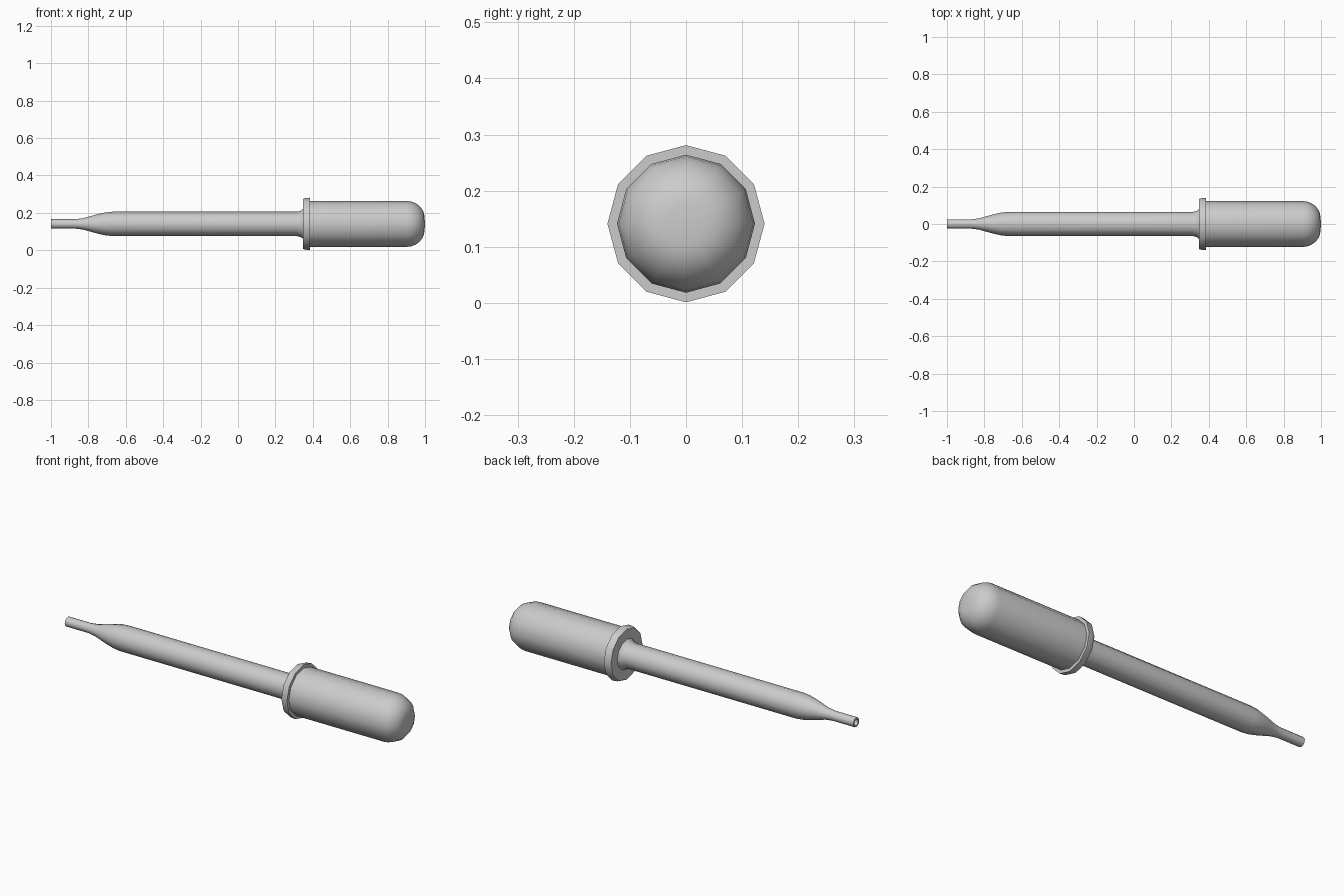
import bpy, bmesh, math

if "Cube" in bpy.data.objects:
    bpy.data.objects.remove(bpy.data.objects["Cube"])

SIDES = 12
AXIS_Z = 0.141


def lathe(name, profile, sharp_angle=35):
    """Revolve (x, radius) points around the long axis; radius 0 makes a pole."""
    bm = bmesh.new()
    rings = []
    for x, r in profile:
        count = SIDES if r > 0 else 1
        rings.append([bm.verts.new((x,
                                    r * math.cos(2 * math.pi * i / SIDES),
                                    r * math.sin(2 * math.pi * i / SIDES)))
                      for i in range(count)])
    for a, b in zip(rings, rings[1:]):
        for i in range(SIDES):
            j = (i + 1) % SIDES
            quad = [a[i % len(a)], a[j % len(a)], b[j % len(b)], b[i % len(b)]]
            bm.faces.new(list(dict.fromkeys(quad)))
    bmesh.ops.recalc_face_normals(bm, faces=bm.faces)
    mesh = bpy.data.meshes.new(name)
    bm.to_mesh(mesh)
    bm.free()
    obj = bpy.data.objects.new(name, mesh)
    bpy.context.collection.objects.link(obj)
    obj.location.z = AXIS_Z
    bpy.ops.object.select_all(action='DESELECT')
    obj.select_set(True)
    bpy.context.view_layer.objects.active = obj
    bpy.ops.object.shade_smooth_by_angle(angle=math.radians(sharp_angle))
    return obj


# Glass tube: bore at the tip, narrow nozzle, smooth shoulder, straight shaft
tube = [(-0.80, 0), (-0.80, 0.016), (-1.0, 0.016), (-1.0, 0.025), (-0.87, 0.025)]
tube += [(-0.83, 0.030), (-0.79, 0.041), (-0.75, 0.052), (-0.71, 0.061),
         (-0.67, 0.065), (0.33, 0.065), (0.36, 0.065), (0.36, 0)]
lathe("glass_tube", tube)

# Rubber bulb: flared neck, flange, straight body and rounded end
bulb = [(0.315, 0.065), (0.335, 0.070), (0.348, 0.080),
        (0.348, 0.133), (0.354, 0.137), (0.385, 0.140), (0.385, 0.123)]
for k in range(6):
    t = math.radians(k * 15)
    bulb.append((0.90 + 0.098 * math.sin(t), 0.033 + 0.090 * math.cos(t)))
bulb += [(0.997, 0.036), (1.0, 0)]
lathe("rubber_bulb", bulb)
